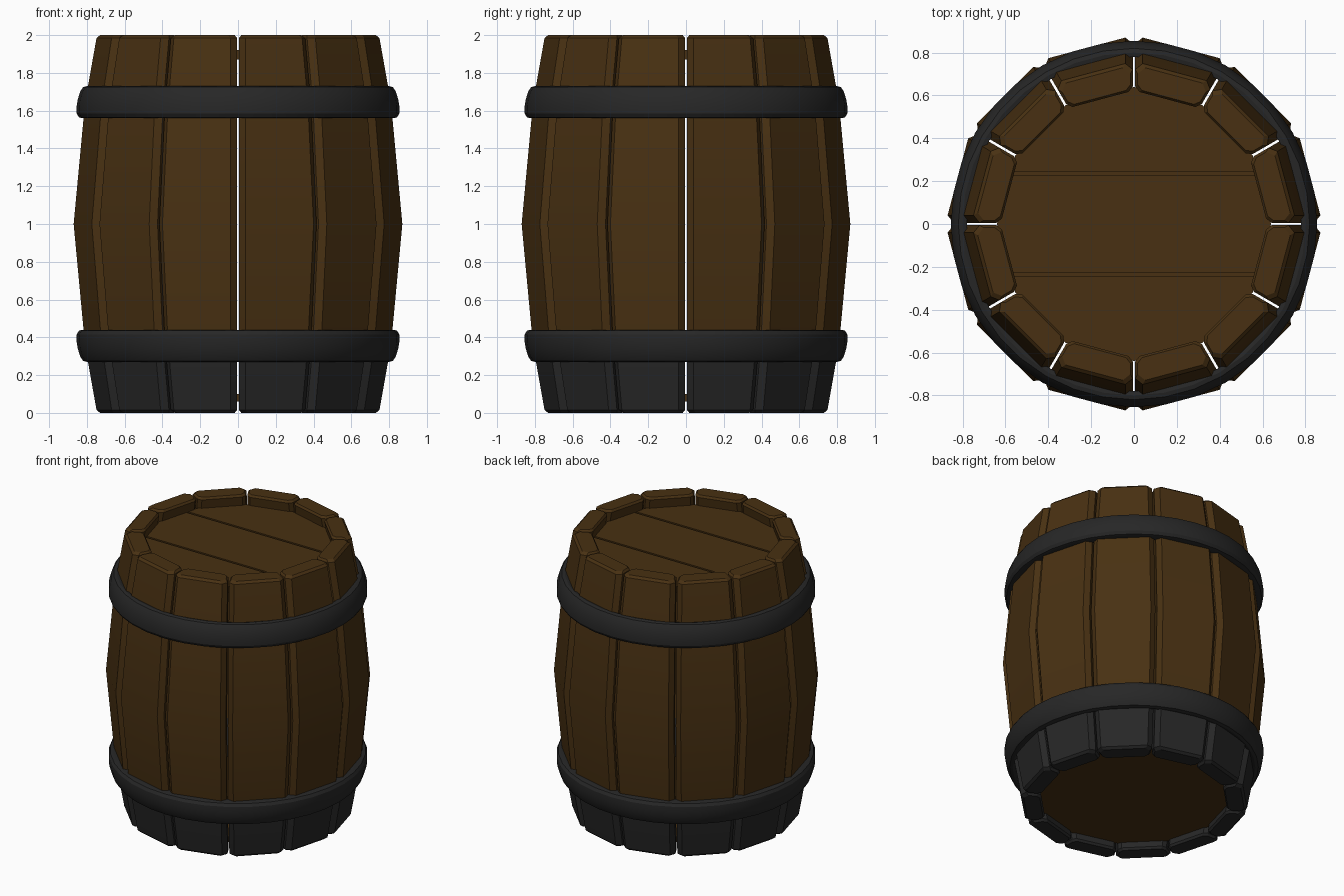
import bpy, bmesh, math
from mathutils import Vector

if "Cube" in bpy.data.objects:
    bpy.data.objects.remove(bpy.data.objects["Cube"])


def material(name, rgb):
    m = bpy.data.materials.new(name)
    m.diffuse_color = (*rgb, 1)
    m.use_nodes = True
    m.node_tree.nodes["Principled BSDF"].inputs["Base Color"].default_value = m.diffuse_color
    return m


WOOD = material("brown wood", (0.065, 0.030, 0.006))
IRON = material("dark iron", (0.020, 0.020, 0.020))


def finish(bm, name, mats, smooth=True):
    bmesh.ops.recalc_face_normals(bm, faces=bm.faces)
    me = bpy.data.meshes.new(name)
    bm.to_mesh(me)
    bm.free()
    for m in mats:
        me.materials.append(m)
    ob = bpy.data.objects.new(name, me)
    bpy.context.collection.objects.link(ob)
    if smooth:
        bpy.ops.object.select_all(action='DESELECT')
        ob.select_set(True)
        bpy.context.view_layer.objects.active = ob
        bpy.ops.object.shade_smooth_by_angle(angle=math.radians(25))
    return ob


def stave_section(r_in, r_out, inset, chamfer=0.036):
    """Chamfered wedge section (radial, tangential), sides follow the gaps."""
    t = math.tan(math.radians(15))
    a, b, c = r_in + inset, r_out - inset, chamfer
    gap = 0.006 + inset
    half = lambda r: r * t - gap
    right = [(a, half(a) - 0.02), (a + 0.02, half(a + 0.02)),
             (b - c, half(b - c)), (b, half(b) - c)]
    return right + [(r, -w) for r, w in reversed(right)]


# Staves: twelve bulging planks, iron-coloured below the lower hoop
RINGS = [(0.0, 0.60, 0.730, 0.012), (0.015, 0.602, 0.734, 0),
         (0.36, 0.66, 0.793, 0), (1.0, 0.72, 0.851, 0),
         (1.64, 0.66, 0.793, 0), (1.985, 0.602, 0.734, 0),
         (2.0, 0.60, 0.730, 0.012)]
for k in range(12):
    ang = math.radians(15 + 30 * k)
    ca, sa = math.cos(ang), math.sin(ang)
    bm = bmesh.new()
    loops = []
    for z, ri, ro, inset in RINGS:
        loops.append([bm.verts.new((r * ca - w * sa, r * sa + w * ca, z))
                      for r, w in stave_section(ri, ro, inset)])
    n = len(loops[0])
    for lo, hi in zip(loops, loops[1:]):
        for i in range(n):
            j = (i + 1) % n
            bm.faces.new((lo[i], lo[j], hi[j], hi[i]))
    bm.faces.new(loops[0])
    bm.faces.new(loops[-1])
    for f in bm.faces:
        f.material_index = 1 if f.calc_center_median().z < 0.36 else 0
    finish(bm, f"stave_{k + 1}", [WOOD, IRON])


# Hoops: rounded, tapered bands, the lower one mirrored
HOOP = [(0.78, 1.725), (0.80, 1.73), (0.82, 1.725), (0.836, 1.70),
        (0.848, 1.66), (0.855, 1.62), (0.854, 1.585), (0.842, 1.565),
        (0.825, 1.56), (0.785, 1.56)]


def hoop(name, flip):
    bm = bmesh.new()
    seg, n = 36, len(HOOP)
    rows = []
    for s in range(seg):
        a = 2 * math.pi * s / seg
        rows.append([bm.verts.new((r * math.cos(a), r * math.sin(a),
                                   2 - z if flip else z)) for r, z in HOOP])
    for s in range(seg):
        p, q = rows[s], rows[(s + 1) % seg]
        for i in range(n):
            j = (i + 1) % n
            bm.faces.new((p[i], q[i], q[j], p[j]))
    finish(bm, name, [IRON])


hoop("upper_hoop", False)
hoop("lower_hoop", True)


# Heads: twelve-sided discs, the top one covered with three planks
def disc(name, z0, z1, y0=None, y1=None, radius=0.64):
    bm = bmesh.new()
    bm.faces.new([bm.verts.new((radius * math.cos(math.radians(30 * i)),
                                radius * math.sin(math.radians(30 * i)), z0))
                  for i in range(12)])
    for y, sign in ((y0, -1), (y1, 1)):
        if y is not None:
            bmesh.ops.bisect_plane(bm, geom=bm.verts[:] + bm.edges[:] + bm.faces[:],
                                   plane_co=(0, y, z0), plane_no=(0, sign, 0),
                                   clear_outer=True)
    ext = bmesh.ops.extrude_face_region(bm, geom=bm.faces[:], use_keep_orig=True)
    bmesh.ops.translate(bm, vec=Vector((0, 0, z1 - z0)),
                        verts=[v for v in ext["geom"] if isinstance(v, bmesh.types.BMVert)])
    finish(bm, name, [WOOD], smooth=False)


disc("bottom_head", 0.06, 0.10)
disc("top_head_backing", 1.87, 1.90)
disc("top_plank_front", 1.90, 1.92, None, -0.243)
disc("top_plank_middle", 1.90, 1.92, -0.227, 0.227)
disc("top_plank_back", 1.90, 1.92, 0.243, None)
